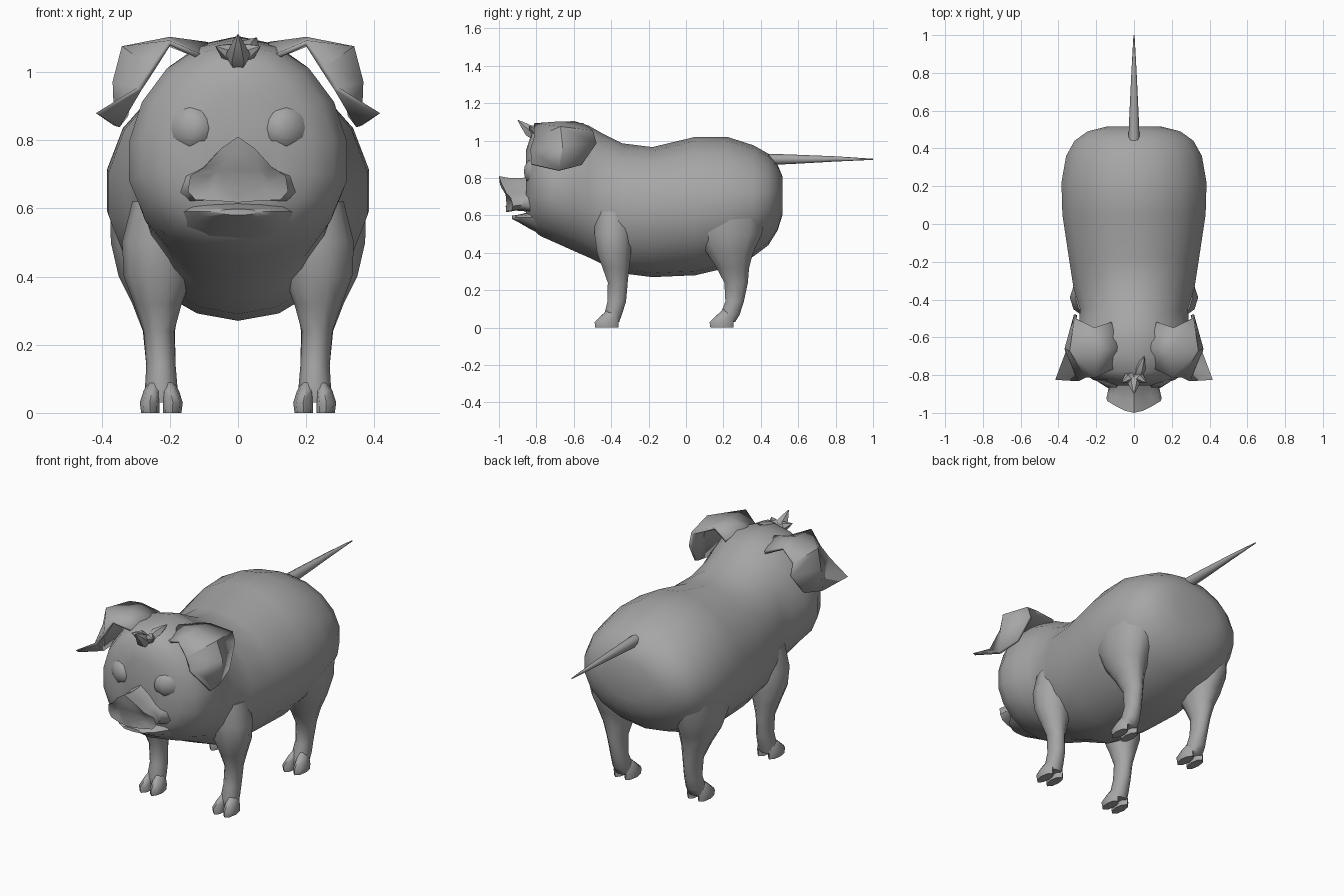
import bpy, bmesh
from math import cos, sin, pi, radians
from mathutils import Vector

if "Cube" in bpy.data.objects:
    bpy.data.objects.remove(bpy.data.objects["Cube"], do_unlink=True)

grey = bpy.data.materials.new("plain grey")
grey.use_nodes = True
grey.diffuse_color = (0.38, 0.38, 0.38, 1)
grey.node_tree.nodes["Principled BSDF"].inputs["Base Color"].default_value = grey.diffuse_color


def finish(name, bm, mirror=False, angle=60, thickness=0):
    bmesh.ops.recalc_face_normals(bm, faces=bm.faces)
    mesh = bpy.data.meshes.new(name)
    bm.to_mesh(mesh)
    bm.free()
    obj = bpy.data.objects.new(name, mesh)
    bpy.context.collection.objects.link(obj)
    mesh.materials.append(grey)
    bpy.ops.object.select_all(action='DESELECT')
    obj.select_set(True)
    bpy.context.view_layer.objects.active = obj
    bpy.ops.object.shade_smooth_by_angle(angle=radians(angle))
    if thickness:
        solid = obj.modifiers.new("thickness", 'SOLIDIFY')
        solid.thickness = thickness
        solid.offset = 0
    if mirror:
        obj.modifiers.new("mirror", 'MIRROR')
    return obj


def loft(name, rings, closed=True, **options):
    """Skin a list of point rings; closed rings get end caps."""
    bm = bmesh.new()
    rows = [[bm.verts.new(p) for p in ring] for ring in rings]
    n = len(rows[0])
    for a, b in zip(rows, rows[1:]):
        for i in range(n if closed else n - 1):
            j = (i + 1) % n
            bm.faces.new((a[i], a[j], b[j], b[i]))
    if closed:
        bm.faces.new(rows[0])
        bm.faces.new(rows[-1])
    return finish(name, bm, **options)


def upright_ring(y, low, high, half, mid, sides=18):
    """Egg-shaped section across the body, widest at height mid."""
    ring = []
    for i in range(sides):
        a = 2 * pi * i / sides + pi / 2
        s = sin(a)
        ring.append((half * cos(a), y, mid + s * (high - mid if s > 0 else mid - low)))
    return ring


def flat_ring(z, x, y, rx, ry, sides=10):
    return [(x + rx * cos(2 * pi * i / sides), y + ry * sin(2 * pi * i / sides), z)
            for i in range(sides)]


def spike(name, base, tip, radius, sides=6):
    """Leaf-shaped spike, thickest a third of the way up."""
    base, tip = Vector(base), Vector(tip)
    turn = (tip - base).to_track_quat('Z', 'Y')
    rings = []
    for t, r in ((0, 0.75), (0.35, 1), (0.75, 0.45), (1, 0.04)):
        centre = base.lerp(tip, t)
        rings.append([centre + turn @ Vector((radius * r * cos(2 * pi * i / sides),
                                             radius * r * sin(2 * pi * i / sides), 0))
                      for i in range(sides)])
    return rings


# Body and head: y, bottom, top, half width, height of widest point
body = [
    (0.515, 0.60, 0.81, 0.15, 0.70), (0.49, 0.52, 0.87, 0.25, 0.70),
    (0.44, 0.44, 0.93, 0.32, 0.68), (0.36, 0.38, 0.975, 0.365, 0.66),
    (0.22, 0.32, 1.02, 0.39, 0.65), (0.05, 0.28, 1.02, 0.385, 0.64),
    (-0.18, 0.27, 0.965, 0.35, 0.63), (-0.34, 0.29, 0.985, 0.325, 0.62),
    (-0.45, 0.34, 1.04, 0.29, 0.66), (-0.52, 0.375, 1.08, 0.295, 0.70),
    (-0.60, 0.41, 1.105, 0.315, 0.72), (-0.70, 0.455, 1.095, 0.325, 0.73),
    (-0.78, 0.49, 1.08, 0.285, 0.74), (-0.825, 0.53, 1.04, 0.22, 0.74),
    (-0.855, 0.58, 0.95, 0.12, 0.74),
]
loft("body_and_head", [upright_ring(*s) for s in body])

# Snout: peaked section, flaring to a curved disc
half = [(0, 0.81), (0.05, 0.775), (0.10, 0.72), (0.14, 0.695),
        (0.147, 0.65), (0.125, 0.625), (0.06, 0.622), (0, 0.617)]
outline = half + [(-x, z) for x, z in half[-2:0:-1]]


def snout_ring(y, sx, sz, bow):
    return [(x * sx, y + bow * (2 * x * x + 0.2 * (0.81 - z)), 0.7 + (z - 0.7) * sz)
            for x, z in outline]


loft("snout", [snout_ring(-0.76, 1.6, 1.35, 0), snout_ring(-0.87, 0.92, 0.92, 0),
               snout_ring(-0.94, 0.94, 0.9, 0.7), snout_ring(-1.0, 1, 1, 1),
               snout_ring(-0.995, 0.6, 0.6, 0.8)], angle=50)

# Lower lip
loft("lower_lip", [upright_ring(y, *s, sides=12) for y, s in (
    (-0.72, (0.47, 0.62, 0.21, 0.58)), (-0.83, (0.525, 0.62, 0.155, 0.59)),
    (-0.89, (0.56, 0.605, 0.115, 0.59)), (-0.93, (0.58, 0.598, 0.06, 0.59)))])

# Eyes
bm = bmesh.new()
bmesh.ops.create_uvsphere(bm, u_segments=8, v_segments=8, radius=0.073)
for v in bm.verts:
    x, y, z = v.co
    v.co = (0.142 + x, -0.805 + y * 0.85 + 0.3 * x, 0.835 + z)
finish("eye", bm, mirror=True)

# Floppy ears: rows from root to tip, each front to back
ear = [
    [(0.10, -0.76, 1.04), (0.09, -0.65, 1.08), (0.12, -0.52, 1.05)],
    [(0.20, -0.81, 1.085), (0.20, -0.67, 1.095), (0.21, -0.55, 1.085)],
    [(0.25, -0.81, 1.01), (0.335, -0.67, 1.07), (0.31, -0.50, 1.05)],
    [(0.29, -0.83, 0.95), (0.36, -0.66, 0.97), (0.31, -0.48, 0.985)],
    [(0.41, -0.825, 0.875), (0.355, -0.68, 0.84), (0.33, -0.56, 0.87)],
]
loft("ear", ear, closed=False, mirror=True, angle=35, thickness=0.016)

# Forehead tuft
loft("tuft_middle", spike("tuft_middle", (0, -0.80, 1.02), (0, -0.90, 1.11), 0.036), angle=30)
loft("tuft_top", spike("tuft_top", (0.02, -0.80, 1.05), (0.055, -0.70, 1.10), 0.03), angle=30)
loft("tuft_side", spike("tuft_side", (0.01, -0.80, 1.05), (0.065, -0.84, 1.075), 0.028),
     mirror=True, angle=30)

# Tail
loft("tail", [[(r * cos(2 * pi * i / 8), y, z + r * sin(2 * pi * i / 8)) for i in range(8)]
              for y, z, r in ((0.42, 0.90, 0.03), (0.55, 0.90, 0.026),
                              (0.8, 0.902, 0.014), (1.0, 0.90, 0.003))])

# Legs: height, centre x, centre y, radius x, radius y
front_leg = [
    (0.62, 0.22, -0.39, 0.09, 0.10), (0.50, 0.235, -0.39, 0.105, 0.105),
    (0.40, 0.235, -0.385, 0.10, 0.095), (0.32, 0.235, -0.375, 0.07, 0.075),
    (0.24, 0.232, -0.365, 0.045, 0.056), (0.14, 0.226, -0.37, 0.043, 0.052),
    (0.07, 0.225, -0.39, 0.048, 0.05), (0.03, 0.225, -0.395, 0.045, 0.04),
]
hind_leg = [
    (0.62, 0.25, 0.23, 0.125, 0.20), (0.50, 0.255, 0.23, 0.118, 0.185),
    (0.40, 0.25, 0.235, 0.10, 0.13), (0.32, 0.24, 0.25, 0.07, 0.092),
    (0.24, 0.232, 0.268, 0.047, 0.066), (0.14, 0.226, 0.26, 0.043, 0.052),
    (0.07, 0.225, 0.235, 0.048, 0.055), (0.03, 0.225, 0.22, 0.045, 0.045),
]
for name, sections in (("front", front_leg), ("hind", hind_leg)):
    loft(name + "_leg", [flat_ring(*s) for s in sections], mirror=True)
    # Cloven foot: two toes splayed either side of the leg centre
    y = sections[-1][2]
    for side, label in ((-1, "inner"), (1, "outer")):
        toe = [flat_ring(z, 0.225 + side * dx, y + dy, rx, ry, 8) for z, dx, dy, rx, ry in (
            (0, 0.032, -0.028, 0.027, 0.062), (0.03, 0.034, -0.03, 0.029, 0.064),
            (0.065, 0.027, -0.012, 0.025, 0.045), (0.10, 0.018, 0.005, 0.014, 0.025))]
        loft(f"{name}_{label}_toe", toe, mirror=True)
